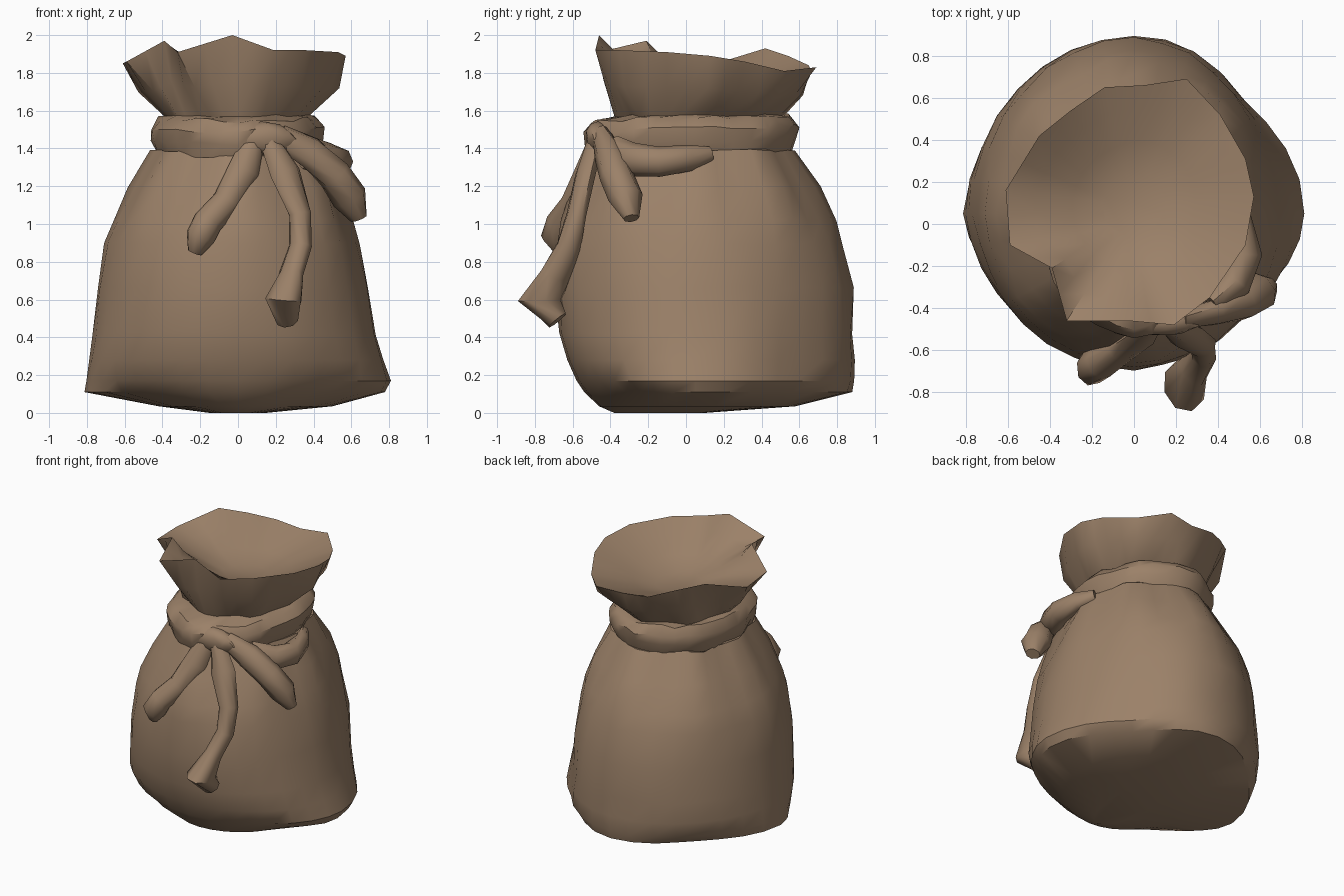
import bpy, bmesh, math, random
from mathutils import Vector

if "Cube" in bpy.data.objects:
    bpy.data.objects.remove(bpy.data.objects["Cube"])

random.seed(4)
N = 32
YC = 0.05
cloth = bpy.data.materials.new("brown cloth")
cloth.diffuse_color = (0.33, 0.22, 0.14, 1)
cloth.use_nodes = True
cloth.node_tree.nodes["Principled BSDF"].inputs["Base Color"].default_value = cloth.diffuse_color


def finish(name, bm, angle):
    bmesh.ops.recalc_face_normals(bm, faces=bm.faces)
    me = bpy.data.meshes.new(name)
    bm.to_mesh(me)
    bm.free()
    me.materials.append(cloth)
    ob = bpy.data.objects.new(name, me)
    bpy.context.collection.objects.link(ob)
    bpy.ops.object.select_all(action='DESELECT')
    ob.select_set(True)
    bpy.context.view_layer.objects.active = ob
    bpy.ops.object.shade_smooth_by_angle(angle=math.radians(angle))
    return ob


def loft(name, rings, cap_start=True, cap_end=True, angle=35):
    bm = bmesh.new()
    rows = [[bm.verts.new(p) for p in r] for r in rings]
    n = len(rows[0])
    for a, b in zip(rows, rows[1:]):
        for i in range(n):
            j = (i + 1) % n
            bm.faces.new((a[i], a[j], b[j], b[i]))
    if cap_start:
        bm.faces.new(rows[0])
    if cap_end:
        bm.faces.new(rows[-1])
    return finish(name, bm, angle)


def ring(z, x0, x1, y0, y1, pleat=0.0, noise=0.0, diag=0.0, dent=0.0):
    """Oval with its own extent on each side; diag pulls in the four diagonals,
    dent pulls in the back right."""
    pts = []
    for i in range(N):
        t = 2 * math.pi * i / N
        c, s = math.cos(t), math.sin(t)
        k = 1 + pleat * math.cos(8 * t + 0.8 * math.sin(2 * t)) + random.uniform(-noise, noise)
        k -= diag * math.sin(2 * t) ** 2 + dent * max(0, 1 - abs(t - 0.73) / 0.5)
        x = c * (x1 if c > 0 else -x0) * k
        y = YC + s * ((y1 - YC) if s > 0 else (YC - y0)) * k
        pts.append(Vector((x, y, z + random.uniform(-noise, noise) * (z > 0.3))))
    return pts


# Body sections: height, left, right, front, back, pleat depth, irregularity, diagonal, dent
sections = [
    (0.0, -0.15, 0.15, -0.38, 0.10),
    (0.035, -0.42, 0.50, -0.46, 0.58),
    (0.11, -0.81, 0.78, -0.54, 0.88, 0, 0.004, 0.11, 0.02),
    (0.17, -0.80, 0.81, -0.58, 0.89, 0, 0.004, 0.04, 0.05),
    (0.28, -0.785, 0.77, -0.63, 0.89, 0, 0.006, 0, 0.08),
    (0.42, -0.77, 0.73, -0.67, 0.885, 0, 0.008, 0, 0.06),
    (0.66, -0.74, 0.69, -0.69, 0.88, 0, 0.01, 0, 0.04),
    (0.90, -0.70, 0.64, -0.68, 0.82, 0.008, 0.01, 0, 0.03),
    (1.02, -0.65, 0.60, -0.65, 0.78, 0.02, 0.012),
    (1.20, -0.56, 0.54, -0.57, 0.68, 0.04, 0.012),
    (1.39, -0.45, 0.44, -0.48, 0.56, 0.04, 0.008),
]
body = [ring(*s) for s in sections]
loft("sack_body", body, cap_end=False)

# Cloth band tied around the neck, starting at the body and ending at the mouth
band = [body[-1]]
for out, dz in ((0.02, -0.10), (0.045, -0.04), (0.05, 0.03), (0.01, 0.085)):
    r = ring(1.475 + dz, -0.41 - out, 0.40 + out, -0.48 - out, 0.54 + out, 0.012, 0.014)
    for p in r:
        p.z += 0.025 * p.y
    band.append(r)
neck = ring(1.575, -0.38, 0.37, -0.36, 0.50, 0.04, 0.008)
band.append(neck)
loft("neck_band", band, False, False, angle=40)

# Wavy rim of the mouth, counter-clockwise from the right side
rim16 = [Vector(p) for p in (
    (.57, .13, 1.89), (.53, .31, 1.86), (.41, .52, 1.81), (.25, .69, 1.83),
    (.05, .66, 1.82), (-.14, .65, 1.84), (-.30, .54, 1.89), (-.45, .42, 1.93),
    (-.61, .16, 1.85), (-.59, -.10, 1.86), (-.39, -.21, 1.97), (-.32, -.46, 1.91),
    (-.03, -.46, 2.0), (.19, -.48, 1.92), (.36, -.35, 1.92), (.53, -.10, 1.91))]
rim = []
for i in range(16):
    rim += [rim16[i], (rim16[i] + rim16[(i + 1) % 16]) / 2]
flare = []
for i, (a, b) in enumerate(zip(neck, rim)):
    t = 2 * math.pi * i / N
    p = a.lerp(b, 0.62 + 0.1 * math.cos(t) + 0.1 * math.cos(8 * t))
    p.z = a.z + (b.z - a.z) * 0.45
    flare.append(p)
mouth = [neck, flare, rim]

# Inside of the mouth: a shallow bowl of gathered cloth, smoother towards the middle
floor = Vector((0, 0.08, 1.67))
for t, blend in ((0.82, 0.4), (0.55, 0.9), (0.28, 1.0)):
    row = []
    for i, p in enumerate(rim):
        near = sum((rim[(i + d) % N] for d in range(-3, 4)), Vector()) / 7
        p = p.lerp(near, blend)
        q = floor.lerp(p, t)
        q.z = floor.z + (p.z - floor.z) * t ** 1.6
        row.append(q)
    mouth.append(row)
loft("sack_mouth", mouth, cap_start=False, angle=40)

# Knot on the front of the band
bm = bmesh.new()
bmesh.ops.create_icosphere(bm, subdivisions=2, radius=1)
for v in bm.verts:
    k = random.uniform(0.9, 1.08)
    v.co = Vector((0.12 + v.co.x * 0.19 * k, -0.465 + v.co.y * 0.07 * k, 1.45 + v.co.z * 0.09 * k))
finish("knot", bm, 40)


def strap(name, pts, sides=8):
    """Flattened tube; each point is x, y, z, half width, half thickness."""
    rows = []
    for i, p in enumerate(pts):
        c = Vector(p[:3])
        d = (Vector(pts[min(i + 1, len(pts) - 1)][:3]) - Vector(pts[max(i - 1, 0)][:3])).normalized()
        out = Vector((c.x, c.y - YC, 0))
        out = (out - d * out.dot(d)).normalized()
        side = d.cross(out)
        rows.append([c + side * p[3] * math.cos(2 * math.pi * k / sides)
                     + out * p[4] * math.sin(2 * math.pi * k / sides) for k in range(sides)])
    loft(name, rows, angle=55)


# Loose ends of the tie
strap("left_tie_end", [
    (0.08, -0.47, 1.44, .06, .05), (0.03, -0.54, 1.28, .085, .05), (-0.06, -0.60, 1.12, .075, .06),
    (-0.16, -0.66, 1.01, .08, .08), (-0.20, -0.68, 0.93, .08, .09), (-0.23, -0.66, 0.85, .04, .03)])
strap("right_tie_end", [
    (0.16, -0.47, 1.45, .05, .05), (0.25, -0.53, 1.27, .085, .05), (0.33, -0.58, 1.05, .065, .05),
    (0.33, -0.62, 0.88, .06, .07), (0.28, -0.69, 0.73, .06, .09), (0.24, -0.77, 0.60, .10, .125),
    (0.26, -0.68, 0.49, .06, .06)])
strap("side_tie_end", [
    (0.22, -0.45, 1.47, .06, .05), (0.38, -0.42, 1.38, .09, .06), (0.51, -0.37, 1.26, .09, .09),
    (0.59, -0.32, 1.14, .09, .10), (0.64, -0.29, 1.03, .04, .05)])
strap("side_bow_loop", [
    (0.36, -0.38, 1.38, .09, .06), (0.48, -0.28, 1.34, .09, .08), (0.53, -0.14, 1.33, .08, .08),
    (0.51, 0.02, 1.35, .07, .05), (0.45, 0.13, 1.37, .04, .03)])
